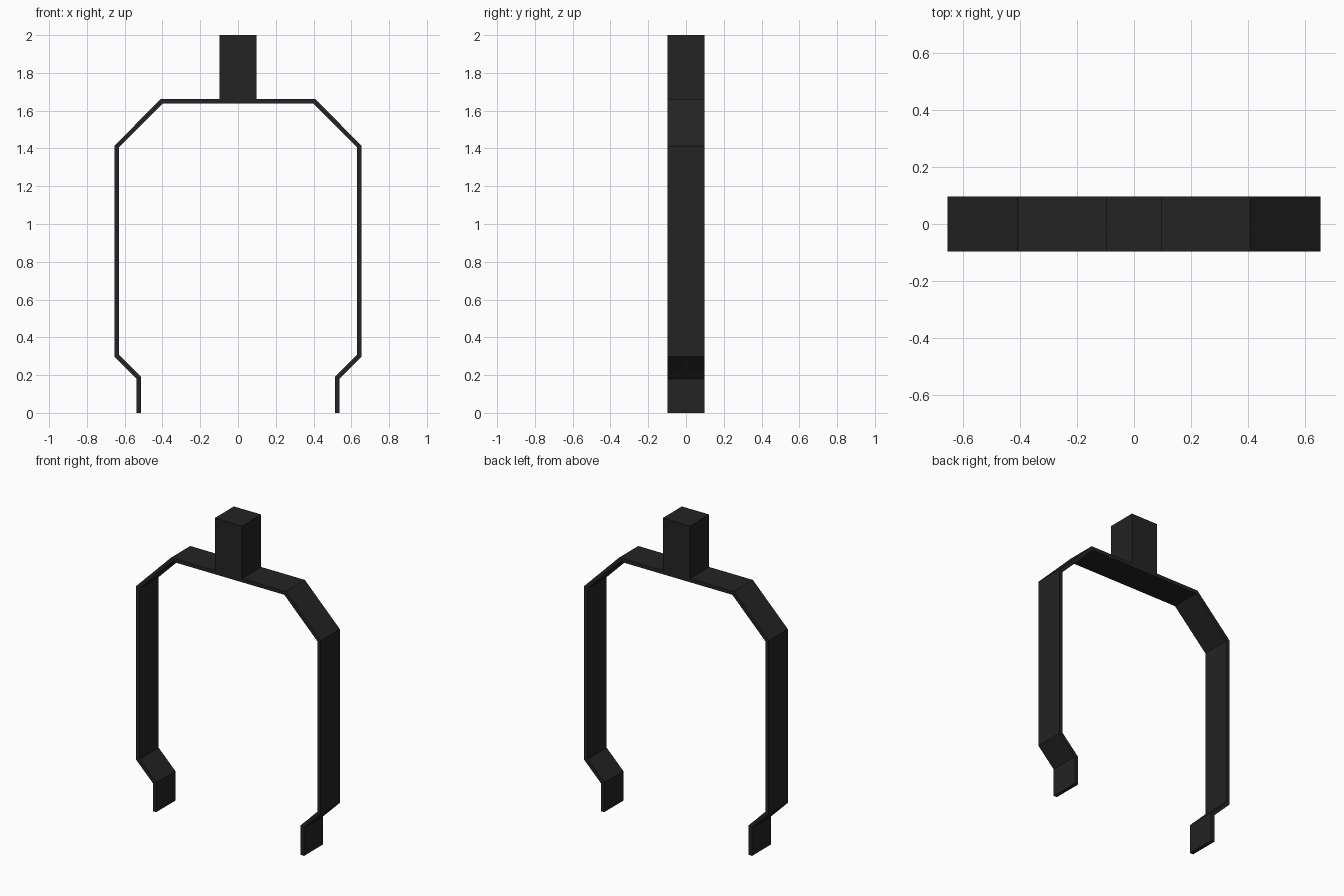
import bpy
import bmesh
from mathutils import Vector

HALF_WIDTH = 0.097
THICKNESS = 0.024

cube = bpy.data.objects.get("Cube")
if cube:
    bpy.data.objects.remove(cube, do_unlink=True)

# Single dark material
black = bpy.data.materials.new("matte_black")
black.use_nodes = True
colour = (0.017, 0.017, 0.017, 1)
black.diffuse_color = colour
bsdf = black.node_tree.nodes["Principled BSDF"]
bsdf.inputs["Base Color"].default_value = colour
bsdf.inputs["Roughness"].default_value = 0.8


def finish(name, bm):
    bmesh.ops.recalc_face_normals(bm, faces=bm.faces)
    mesh = bpy.data.meshes.new(name)
    bm.to_mesh(mesh)
    bm.free()
    mesh.materials.append(black)
    obj = bpy.data.objects.new(name, mesh)
    bpy.context.collection.objects.link(obj)
    return obj


def mitred_offset(path, i, distance):
    """Offset a path point sideways, keeping the band equally thick at bends."""
    before = (path[i] - path[max(i - 1, 0)]).normalized()
    after = (path[min(i + 1, len(path) - 1)] - path[i]).normalized()
    normals = [Vector((d.y, -d.x)) for d in (before, after) if d.length > 0]
    mitre = sum(normals, Vector((0, 0))).normalized()
    return path[i] + mitre * distance / mitre.dot(normals[0])


# Bent strap: one path up the left leg, mirrored down the right
half = [(0.525, 0), (0.525, 0.185), (0.643, 0.303), (0.643, 1.409), (0.402, 1.651)]
path = [Vector(p) for p in half + [(-x, z) for x, z in reversed(half)]]

bm = bmesh.new()
rings = []
for i in range(len(path)):
    outer = mitred_offset(path, i, THICKNESS / 2)
    inner = mitred_offset(path, i, -THICKNESS / 2)
    corners = [(outer, -1), (inner, -1), (inner, 1), (outer, 1)]
    rings.append([bm.verts.new((p.x, s * HALF_WIDTH, p.y)) for p, s in corners])
for a, b in zip(rings, rings[1:]):
    for k in range(4):
        n = (k + 1) % 4
        bm.faces.new((a[k], a[n], b[n], b[k]))
bm.faces.new(rings[0])
bm.faces.new(rings[-1])
finish("bent_strap", bm)

# Square mounting post on top of the strap
bottom, top = 1.651, 2.0
bm = bmesh.new()
bmesh.ops.create_cube(bm, size=1)
bmesh.ops.scale(bm, vec=(2 * HALF_WIDTH, 2 * HALF_WIDTH, top - bottom), verts=bm.verts)
bmesh.ops.translate(bm, vec=(0, 0, (top + bottom) / 2), verts=bm.verts)
finish("mounting_post", bm)
